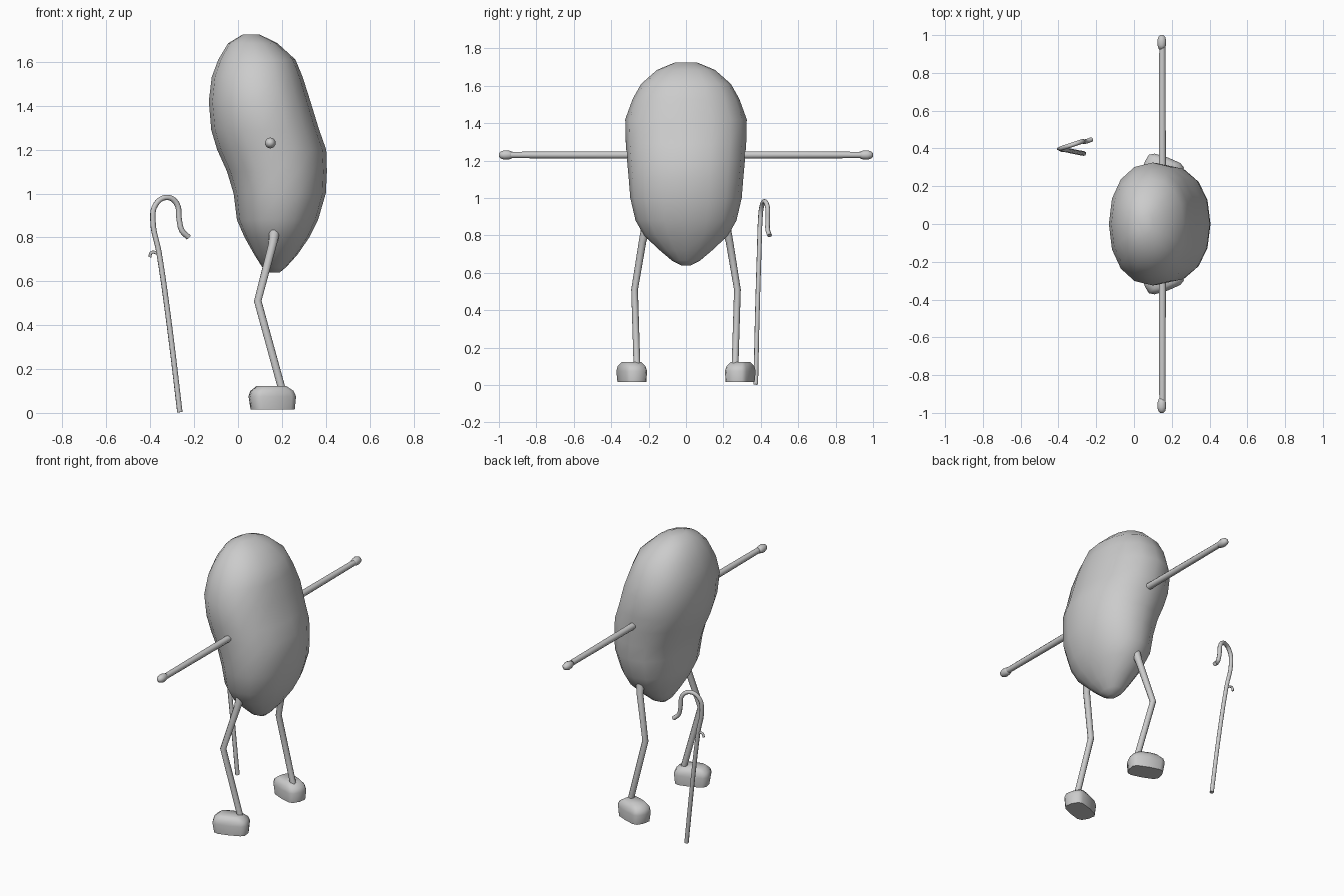
import bpy, bmesh, math
from mathutils import Vector, Matrix

cube = bpy.data.objects.get("Cube")
if cube:
    bpy.data.objects.remove(cube)

GREY = (0.6, 0.6, 0.6, 1)
grey = bpy.data.materials.new("plain grey")
grey.use_nodes = True
grey.diffuse_color = GREY
grey.node_tree.nodes["Principled BSDF"].inputs["Base Color"].default_value = GREY


def loft(name, rings, angle=60):
    """Skin closed rings of points, cap both ends and shade smooth."""
    bm = bmesh.new()
    loops = [[bm.verts.new(p) for p in ring] for ring in rings]
    n = len(loops[0])
    for a, b in zip(loops, loops[1:]):
        for i in range(n):
            j = (i + 1) % n
            bm.faces.new((a[i], a[j], b[j], b[i]))
    bm.faces.new(loops[0][::-1])
    bm.faces.new(loops[-1])
    bmesh.ops.recalc_face_normals(bm, faces=bm.faces)
    mesh = bpy.data.meshes.new(name)
    bm.to_mesh(mesh)
    bm.free()
    mesh.materials.append(grey)
    ob = bpy.data.objects.new(name, mesh)
    bpy.context.collection.objects.link(ob)
    bpy.ops.object.select_all(action='DESELECT')
    bpy.context.view_layer.objects.active = ob
    ob.select_set(True)
    bpy.ops.object.shade_smooth_by_angle(angle=math.radians(angle))
    return ob


def oval(x0, x1, half_y, z, n=16, power=0.92):
    """Slightly squared oval ring at height z."""
    pts = []
    for i in range(n):
        a = math.tau * i / n
        c, s = math.cos(a), math.sin(a)
        pts.append(((x0 + x1) / 2 + (x1 - x0) / 2 * math.copysign(abs(c) ** power, c),
                    half_y * math.copysign(abs(s) ** power, s), z))
    return pts


def tube(name, path, n=10):
    """Round limb through (point, radius) pairs."""
    pts = [Vector(p) for p, r in path]
    rings = []
    for i, (p, r) in enumerate(path):
        d = (pts[min(i + 1, len(pts) - 1)] - pts[max(i - 1, 0)]).normalized()
        side = d.cross(Vector((0.3, 0.9, 0.1)) if abs(d.y) < 0.8 else Vector((1, 0, 0))).normalized()
        up = d.cross(side)
        rings.append([pts[i] + r * (math.cos(math.tau * k / n) * side + math.sin(math.tau * k / n) * up)
                      for k in range(n)])
    return loft(name, rings, 80)


# Bean-shaped body: x range, half depth and height of each ring
body = [(0.14, 0.19, 0.025, 0.64), (0.11, 0.22, 0.075, 0.665), (0.075, 0.27, 0.14, 0.72),
        (0.03, 0.325, 0.225, 0.80), (-0.005, 0.365, 0.27, 0.88), (-0.02, 0.40, 0.298, 1.0),
        (-0.05, 0.405, 0.306, 1.1), (-0.095, 0.402, 0.315, 1.2), (-0.122, 0.37, 0.322, 1.29),
        (-0.133, 0.33, 0.325, 1.42), (-0.12, 0.295, 0.285, 1.53), (-0.09, 0.262, 0.24, 1.61),
        (-0.045, 0.18, 0.155, 1.685), (0.02, 0.10, 0.06, 1.724)]
loft("body", [oval(*ring) for ring in body], 80)

for side, s in (("left", 1), ("right", -1)):
    # Straight arm ending in a small round hand
    tube(side + "_arm", [((0.15, s * 0.28, 1.23), 0.02), ((0.15, s * 0.94, 1.23), 0.017)])
    tube(side + "_hand", [((0.147, s * y, 1.23), r) for y, r in
                          ((0.925, 0.016), (0.945, 0.023), (0.97, 0.025), (0.99, 0.019), (1.0, 0.008))])
    # Thin bent leg
    tube(side + "_leg", [((0.17, s * 0.21, 0.85), 0.028), ((0.158, s * 0.232, 0.77), 0.02),
                         ((0.09, s * 0.275, 0.51), 0.018), ((0.205, s * 0.262, 0.09), 0.018)])
    # Chunky foot, toes turned outwards
    turn = Matrix.Translation((0.157, s * 0.29, 0)) @ Matrix.Rotation(math.radians(-20 * s), 4, 'Z')
    levels = [(-0.098, 0.1, 0.062, 0.015), (-0.108, 0.106, 0.066, 0.075),
              (-0.1, 0.095, 0.06, 0.1), (-0.07, 0.06, 0.044, 0.123)]
    loft(side + "_foot", [[turn @ Vector(p) for p in oval(*lv, n=12, power=0.55)] for lv in levels])


def cane(name, pts, radius):
    """Bevelled smooth curve for bent sticks."""
    cu = bpy.data.curves.new(name, 'CURVE')
    cu.dimensions = '3D'
    cu.bevel_depth = radius
    cu.bevel_resolution = 2
    cu.resolution_u = 5
    cu.use_fill_caps = True
    sp = cu.splines.new('BEZIER')
    sp.bezier_points.add(len(pts) - 1)
    for bp, p in zip(sp.bezier_points, pts):
        bp.co = p
        bp.handle_left_type = bp.handle_right_type = 'AUTO'
    cu.materials.append(grey)
    ob = bpy.data.objects.new(name, cu)
    bpy.context.collection.objects.link(ob)


# Hooked walking cane with a little twig
cane("walking_cane", [(-0.265, 0.373, 0.003), (-0.313, 0.382, 0.4), (-0.36, 0.392, 0.73),
                      (-0.388, 0.397, 0.88), (-0.375, 0.404, 0.95), (-0.325, 0.42, 0.982),
                      (-0.28, 0.435, 0.955), (-0.268, 0.437, 0.88), (-0.255, 0.437, 0.83),
                      (-0.225, 0.447, 0.8)], 0.0125)
cane("cane_twig", [(-0.357, 0.392, 0.71), (-0.375, 0.395, 0.73), (-0.395, 0.397, 0.73),
                   (-0.402, 0.398, 0.71)], 0.007)
